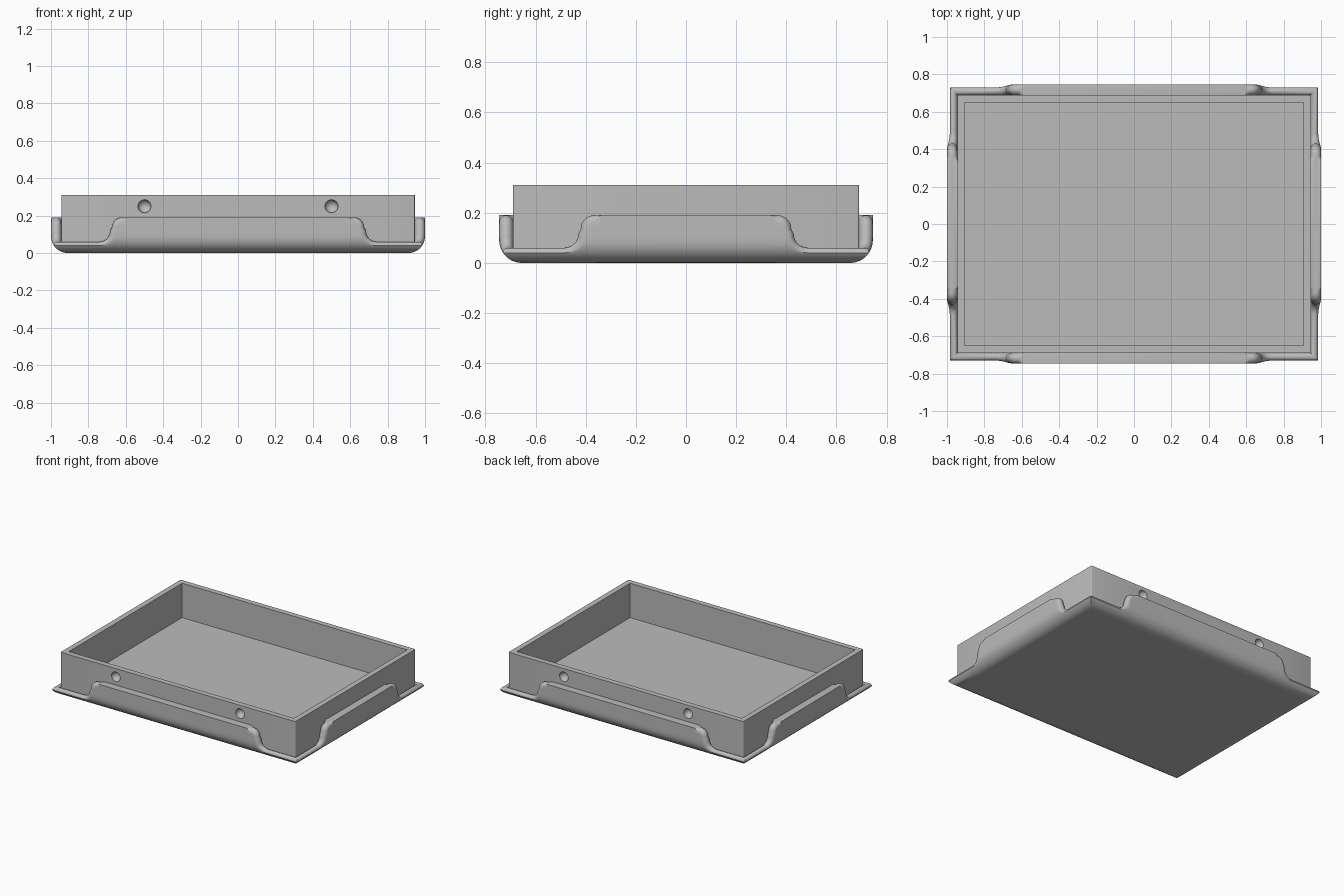
import bpy, bmesh, math
from mathutils import Vector

cube = bpy.data.objects.get("Cube")
if cube:
    bpy.data.objects.remove(cube, do_unlink=True)

HALF_X, HALF_Y = 0.945, 0.69      # outer half sizes of the box
RIM, RAD = 0.055, 0.09            # skirt overhang and bottom rounding
LOW, HIGH, BEND = 0.06, 0.19, 0.055

grey = bpy.data.materials.new("plain_grey")
grey.use_nodes = True
grey.diffuse_color = (0.5, 0.5, 0.5, 1)
grey.node_tree.nodes["Principled BSDF"].inputs["Base Color"].default_value = (0.5, 0.5, 0.5, 1)


def finish(bm, name):
    bmesh.ops.remove_doubles(bm, verts=bm.verts, dist=1e-5)
    bmesh.ops.recalc_face_normals(bm, faces=bm.faces)
    mesh = bpy.data.meshes.new(name)
    bm.to_mesh(mesh)
    bm.free()
    mesh.materials.append(grey)
    obj = bpy.data.objects.new(name, mesh)
    bpy.context.collection.objects.link(obj)
    return obj


def activate(obj):
    bpy.ops.object.select_all(action='DESELECT')
    obj.select_set(True)
    bpy.context.view_layer.objects.active = obj


# Open box with slightly softened upright corners
bm = bmesh.new()
bmesh.ops.create_cube(bm, size=1)
for v in bm.verts:
    v.co = (v.co.x * 2 * HALF_X, v.co.y * 2 * HALF_Y, 0.31 if v.co.z > 0 else 0.025)
uprights = [e for e in bm.edges if abs(e.verts[0].co.z - e.verts[1].co.z) > 0.1]
bmesh.ops.bevel(bm, geom=uprights, offset=0.006, segments=3, profile=0.5, affect='EDGES')
top = max(bm.faces, key=lambda f: f.calc_center_median().z)
bmesh.ops.inset_region(bm, faces=[top], thickness=0.04)
ext = bmesh.ops.extrude_discrete_faces(bm, faces=[top])
for v in ext["faces"][0].verts:
    v.co.z = LOW
box = finish(bm, "tray_box")

# bmesh.extrude_discrete_faces leaves no walls, so bridge the two open loops
bm = bmesh.new()
bm.from_mesh(box.data)
open_edges = [e for e in bm.edges if e.is_boundary]
if open_edges:
    bmesh.ops.bridge_loops(bm, edges=open_edges)
bmesh.ops.recalc_face_normals(bm, faces=bm.faces)
bm.to_mesh(box.data)
bm.free()

# Round dimples in the front and back walls
bm = bmesh.new()
for sx in (-1, 1):
    for sy in (-1, 1):
        ball = bmesh.ops.create_uvsphere(bm, u_segments=32, v_segments=16, radius=0.035)
        bmesh.ops.translate(bm, verts=ball["verts"], vec=(sx * 0.5, sy * HALF_Y, 0.25))
cutter = finish(bm, "dimple_cutter")
cutter.hide_render = True
activate(box)
cut = box.modifiers.new("dimples", 'BOOLEAN')
cut.operation = 'DIFFERENCE'
cut.solver = 'EXACT'
cut.object = cutter
bpy.ops.object.modifier_apply(modifier=cut.name)
bpy.data.objects.remove(cutter, do_unlink=True)
bpy.ops.object.shade_smooth_by_angle(angle=math.radians(35))


# Skirt: top edge path from the corner to the middle, as (inset, height, normal, roundness)
def edge_path():
    pts = [(0, LOW, 0, 1, 1)]
    for i in range(9):                      # inner bend, rising
        a = math.pi / 2 * i / 8
        pts.append((0.205 + BEND * math.sin(a), LOW + BEND * (1 - math.cos(a)),
                    -math.sin(a), math.cos(a), 1))
    for i in range(9):                      # outer bend, levelling
        a = math.pi / 2 * (1 - i / 8)
        pts.append((0.325 - BEND * math.sin(a), HIGH - BEND * (1 - math.cos(a)),
                    -math.sin(a), math.cos(a), 1))
    for i in range(1, 6):                   # rounding runs out to a flat top
        pts.append((0.325 + 0.025 * i / 5, HIGH, 0, 1, 1 - i / 5))
    return pts


def outer(z):
    return RIM if z >= RAD else RIM - RAD + math.sqrt(RAD ** 2 - (RAD - z) ** 2)


def section(half, point, mitre):
    inset, h, nx, nz, roundness = point
    width = outer(h - 0.02)
    r = width / 2
    upper = []
    for i in range(13):
        e = r + r * math.cos(math.pi * i / 12)
        drop = roundness * (r - math.sqrt(max(0, r * r - (e - r) ** 2)))
        upper.append((inset - nx * drop, e, h - nz * drop))
    t_low, _, z_low = upper[0]
    skin = []
    for i in range(12):                     # rounded underside, then the upright face
        k = i / 12
        z = z_low * k ** 2
        skin.append((t_low, outer(z), z))
    ring = []
    for t, e, z in skin + upper:
        ring.append(Vector((half + e if mitre else half - t, e, z)))
    return ring


bm = bmesh.new()
path = edge_path()
for along, across, turn in ((HALF_X, HALF_Y, False), (HALF_Y, HALF_X, True)):
    rings = [section(along, p, i == 0) for i, p in enumerate(path)]
    rings += [[Vector((-v.x, v.y, v.z)) for v in ring] for ring in reversed(rings)]
    for side in (-1, 1):
        loops = []
        for ring in rings:
            loop = []
            for v in ring:
                d = side * (across + v.y)
                loop.append(bm.verts.new((d, v.x, v.z) if turn else (v.x, d, v.z)))
            loops.append(loop)
        for a, b in zip(loops, loops[1:]):
            n = len(a)
            for j in range(n):
                bm.faces.new((a[j], a[(j + 1) % n], b[(j + 1) % n], b[j]))
# Flat underside
fx, fy = HALF_X + RIM - RAD, HALF_Y + RIM - RAD
bm.faces.new([bm.verts.new((x, y, 0)) for x, y in ((-fx, -fy), (-fx, fy), (fx, fy), (fx, -fy))])
skirt = finish(bm, "base_skirt")
activate(skirt)
bpy.ops.object.shade_smooth_by_angle(angle=math.radians(35))
